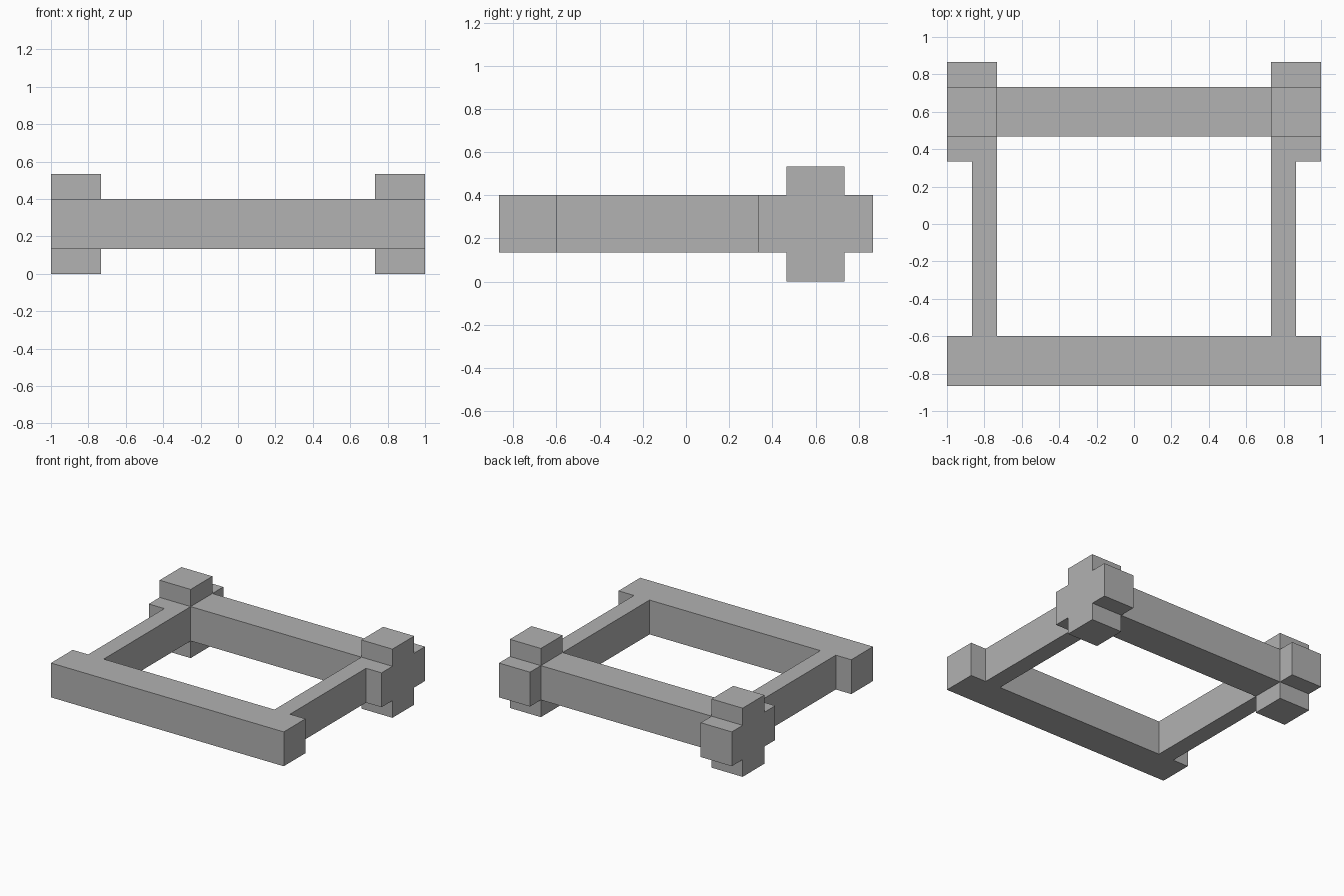
import bpy
import bmesh

if "Cube" in bpy.data.objects:
    bpy.data.objects.remove(bpy.data.objects["Cube"])

U = 2 / 15  # one block unit; the model is 15 units wide

grey = bpy.data.materials.new("plain grey")
grey.use_nodes = True
colour = (0.445, 0.445, 0.445, 1)
grey.diffuse_color = colour
grey.node_tree.nodes["Principled BSDF"].inputs["Base Color"].default_value = colour


def extrude_x(name, profile, x0, x1):
    """Extrude a (y, z) outline from x0 to x1, all in block units."""
    bm = bmesh.new()
    face = bm.faces.new([bm.verts.new((x0 * U, y * U, z * U)) for y, z in profile])
    result = bmesh.ops.extrude_face_region(bm, geom=[face])
    moved = [v for v in result["geom"] if isinstance(v, bmesh.types.BMVert)]
    bmesh.ops.translate(bm, verts=moved, vec=((x1 - x0) * U, 0, 0))
    bmesh.ops.recalc_face_normals(bm, faces=bm.faces)
    mesh = bpy.data.meshes.new(name)
    bm.to_mesh(mesh)
    bm.free()
    mesh.materials.append(grey)
    obj = bpy.data.objects.new(name, mesh)
    bpy.context.collection.objects.link(obj)
    return obj


def bar(name, x0, x1, y0, y1):
    """Bar at the common beam height."""
    return extrude_x(name, [(y0, 1), (y1, 1), (y1, 3), (y0, 3)], x0, x1)


# Cross beams
bar("front_beam", -7.5, 7.5, -6.5, -4.5)
bar("rear_beam", -5.5, 5.5, 3.5, 5.5)

# Cross-shaped end block outline, centred on the rear beam
corner = [(2, 1), (1, 1), (1, 2)]
cross = []
for sy, sz in ((1, 1), (-1, 1), (-1, -1), (1, -1)):
    points = corner if sy * sz > 0 else corner[::-1]
    cross += [(4.5 + sy * y, 2 + sz * z) for y, z in points]

# Side rails and rear cross blocks
for side, s in (("left", 1), ("right", -1)):
    bar(side + "_rail", *sorted((5.5 * s, 6.5 * s)), -4.5, 2.5)
    extrude_x(side + "_cross_block", cross, *sorted((5.5 * s, 7.5 * s)))
